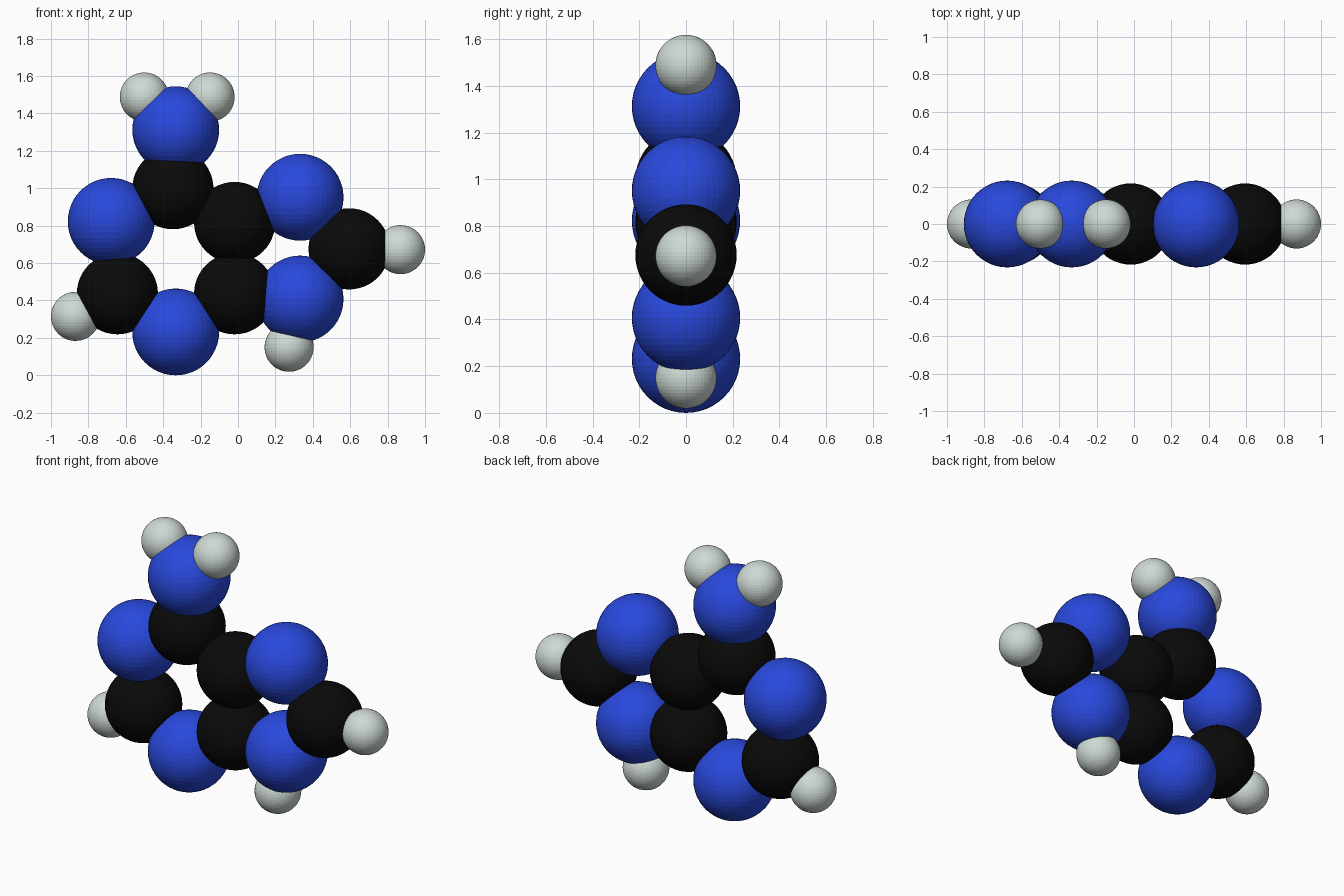
import bpy

if "Cube" in bpy.data.objects:
    bpy.data.objects.remove(bpy.data.objects["Cube"])


def material(name, rgb):
    m = bpy.data.materials.new(name)
    m.diffuse_color = (*rgb, 1)
    m.use_nodes = True
    m.node_tree.nodes["Principled BSDF"].inputs["Base Color"].default_value = m.diffuse_color
    return m


# Each kind of atom: radius, colour, (x, z) centres; all lie flat in the y = 0 plane
KINDS = {
    "carbon": (0.217, (0.003, 0.003, 0.003), {
        "lower_left": (-0.645, 0.436),
        "lower_middle": (-0.018, 0.436),
        "upper_middle": (-0.018, 0.817),
        "top": (-0.348, 0.998),
        "right": (0.594, 0.676),
    }),
    "nitrogen": (0.232, (0.022, 0.066, 0.72), {
        "bottom": (-0.333, 0.232),
        "left": (-0.678, 0.823),
        "top": (-0.333, 1.313),
        "upper_right": (0.332, 0.952),
        "lower_right": (0.332, 0.408),
    }),
    "hydrogen": (0.131, (0.62, 0.70, 0.66), {
        "left": (-0.869, 0.315),
        "right": (0.869, 0.672),
        "bottom": (0.273, 0.150),
        "top_left": (-0.501, 1.488),
        "top_right": (-0.149, 1.488),
    }),
}

# Flat-shaded overlapping spheres
for kind, (radius, rgb, places) in KINDS.items():
    mat = material(kind, rgb)
    for place, (x, z) in places.items():
        bpy.ops.mesh.primitive_uv_sphere_add(
            segments=48, ring_count=24, radius=radius, location=(x, 0, z))
        ob = bpy.context.object
        ob.name = f"{kind}_{place}"
        ob.data.materials.append(mat)
